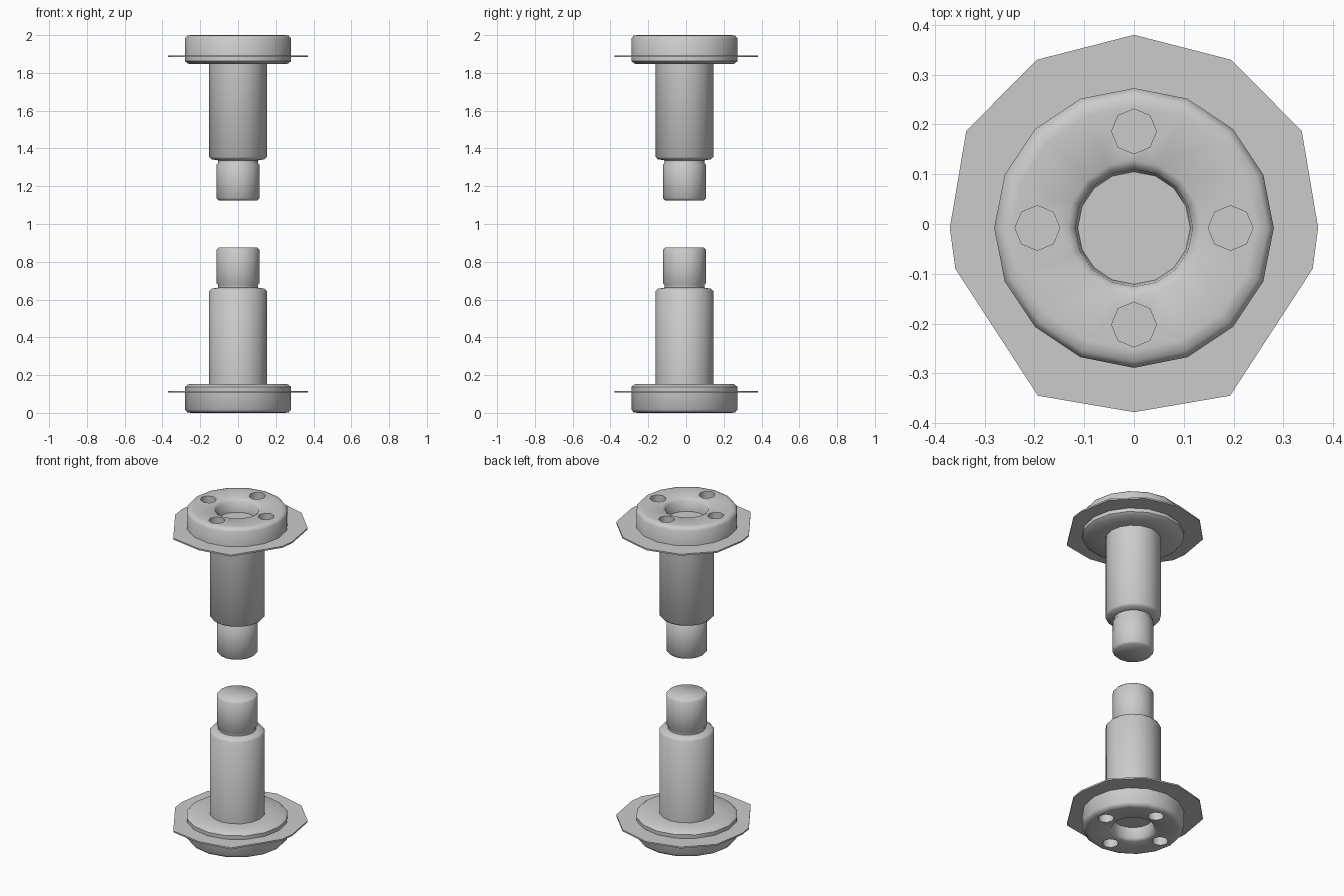
import bpy, bmesh, math
from mathutils import Matrix

if "Cube" in bpy.data.objects:
    bpy.data.objects.remove(bpy.data.objects["Cube"])

CY = -0.008  # shared axis offset in y


def link(name, bm):
    bmesh.ops.recalc_face_normals(bm, faces=bm.faces)
    me = bpy.data.meshes.new(name)
    bm.to_mesh(me)
    bm.free()
    ob = bpy.data.objects.new(name, me)
    bpy.context.collection.objects.link(ob)
    return ob


def activate(ob):
    bpy.ops.object.select_all(action='DESELECT')
    ob.select_set(True)
    bpy.context.view_layer.objects.active = ob


def lathe(name, profile, sides):
    """Revolve (radius, z) points round the axis; the ends are capped."""
    bm = bmesh.new()
    rings = []
    for r, z in profile:
        rings.append([bm.verts.new((r * math.cos(2 * math.pi * i / sides),
                                    CY + r * math.sin(2 * math.pi * i / sides), z))
                      for i in range(sides)])
    for a, b in zip(rings, rings[1:]):
        for i in range(sides):
            j = (i + 1) % sides
            bm.faces.new((a[i], a[j], b[j], b[i]))
    bm.faces.new(rings[0])
    bm.faces.new(rings[-1])
    return link(name, bm)


def mirror_copy(ob, name):
    """Flip a finished part about the middle plane z = 1."""
    me = ob.data.copy()
    me.transform(Matrix.Translation((0, 0, 2)) @ Matrix.Diagonal((1, 1, -1, 1)))
    me.flip_normals()
    me.name = name
    twin = bpy.data.objects.new(name, me)
    bpy.context.collection.objects.link(twin)
    return twin


# Bolt: tip, neck groove, shaft, round head and centre socket
bolt = lathe("upper_bolt", [
    (0.103, 1.125), (0.114, 1.137), (0.114, 1.312), (0.106, 1.323),
    (0.106, 1.337), (0.142, 1.343), (0.153, 1.355), (0.153, 1.848),
    (0.262, 1.848), (0.281, 1.862), (0.281, 1.982), (0.268, 1.998),
    (0.245, 2.0), (0.135, 1.997), (0.118, 1.985), (0.113, 1.92)], 16)

# Four small blind holes round the socket
bm = bmesh.new()
for k in range(4):
    a = k * math.pi / 2
    bmesh.ops.create_cone(
        bm, cap_ends=True, segments=8, radius1=0.045, radius2=0.045, depth=0.2,
        matrix=Matrix.Translation((0.194 * math.cos(a), CY + 0.194 * math.sin(a), 2.035)))
cutter = link("hole_cutter", bm)
cutter.hide_render = True
activate(bolt)
mod = bolt.modifiers.new("holes", 'BOOLEAN')
mod.operation = 'DIFFERENCE'
mod.solver = 'EXACT'
mod.object = cutter
bpy.ops.object.modifier_apply(modifier=mod.name)
bpy.data.objects.remove(cutter)

# Thin faceted washer round the head
outer = [(0, 0.38), (0.195, 0.33), (0.337, 0.187), (0.37, -0.008),
         (0.359, -0.09), (0.193, -0.345), (0, -0.378)]
outer += [(-x, y) for x, y in reversed(outer[1:-1])]
bm = bmesh.new()
rings = []
for z in (1.884, 1.893):
    rings.append([bm.verts.new((x, y, z)) for x, y in outer])
    inner = []
    for x, y in outer:
        d = math.hypot(x, y - CY)
        inner.append(bm.verts.new((0.275 * x / d, CY + 0.275 * (y - CY) / d, z)))
    rings.append(inner)
lo_out, lo_in, hi_out, hi_in = rings
for p, q in ((lo_out, lo_in), (hi_out, hi_in), (lo_out, hi_out), (lo_in, hi_in)):
    for i in range(len(outer)):
        j = (i + 1) % len(outer)
        bm.faces.new((p[i], p[j], q[j], q[i]))
washer = link("upper_washer", bm)

# Smooth shading and the mirrored lower pair
for ob, twin in ((bolt, "lower_bolt"), (washer, "lower_washer")):
    for part in (ob, mirror_copy(ob, twin)):
        activate(part)
        bpy.ops.object.shade_smooth_by_angle(angle=math.radians(50))
